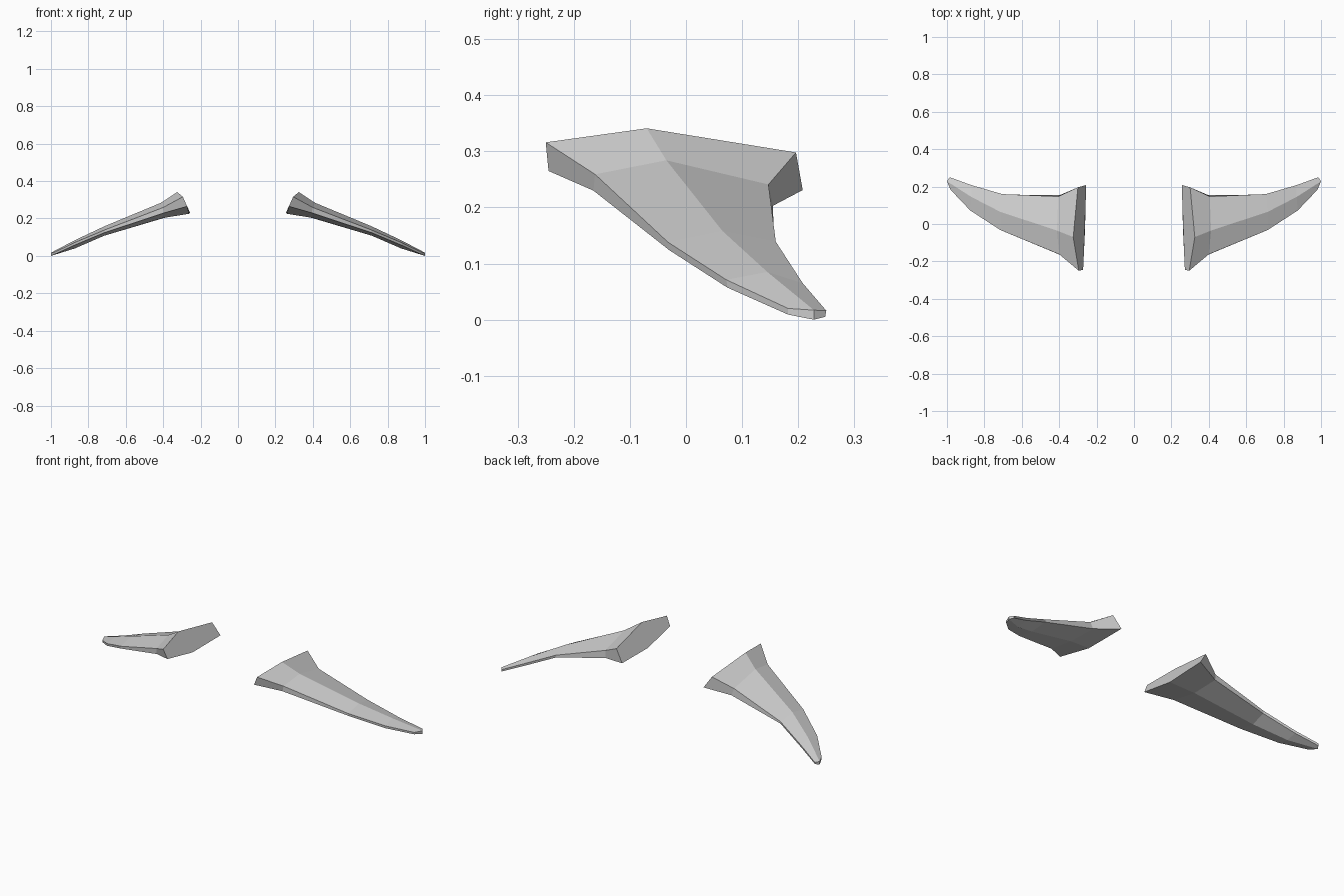
import bpy
import bmesh

cube = bpy.data.objects.get("Cube")
if cube:
    bpy.data.objects.remove(cube, do_unlink=True)

# One plain grey for both wings
grey = bpy.data.materials.new("light_grey")
grey.use_nodes = True
colour = (0.62, 0.62, 0.62, 1.0)
grey.diffuse_color = colour
grey.node_tree.nodes["Principled BSDF"].inputs["Base Color"].default_value = colour

# Six-sided cross-sections from root to tip, each ordered:
# front top, ridge top, back top, back bottom, keel bottom, front bottom
SECTIONS = [
    [(.295, -.250, .316), (.325, -.070, .341), (.300, .196, .298),
     (.256, .208, .231), (.262, -.035, .225), (.272, -.245, .265)],
    [(.400, -.162, .259), (.412, -.035, .284), (.405, .147, .241),
     (.395, .155, .203), (.400, -.010, .203), (.395, -.165, .230)],
    [(.715, -.032, .138), (.715, .065, .158), (.705, .160, .139),
     (.705, .157, .125), (.715, .065, .108), (.715, -.030, .124)],
    [(.875, .072, .071), (.870, .145, .085), (.870, .208, .065),
     (.870, .206, .052), (.872, .145, .040), (.875, .074, .057)],
    [(.980, .182, .020), (1.00, .228, .017), (.985, .250, .016),
     (.985, .248, .005), (1.00, .228, .000), (.980, .182, .009)],
]


def make_wing(name, side):
    """Loft the sections into a closed faceted wing; side is +1 or -1."""
    bm = bmesh.new()
    rings = [[bm.verts.new((side * x, y, z)) for x, y, z in s] for s in SECTIONS]
    for a, b in zip(rings, rings[1:]):
        for i in range(6):
            j = (i + 1) % 6
            bm.faces.new((a[i], a[j], b[j], b[i]))
    # Root and tip caps
    bm.faces.new(rings[0])
    tip = rings[-1]
    bm.faces.new((tip[0], tip[1], tip[4], tip[5]))
    bm.faces.new((tip[1], tip[2], tip[3], tip[4]))
    bmesh.ops.recalc_face_normals(bm, faces=bm.faces[:])
    mesh = bpy.data.meshes.new(name)
    bm.to_mesh(mesh)
    bm.free()
    mesh.materials.append(grey)
    bpy.context.collection.objects.link(bpy.data.objects.new(name, mesh))


# Mirrored pair
for name, side in (("left_wing", 1), ("right_wing", -1)):
    make_wing(name, side)
